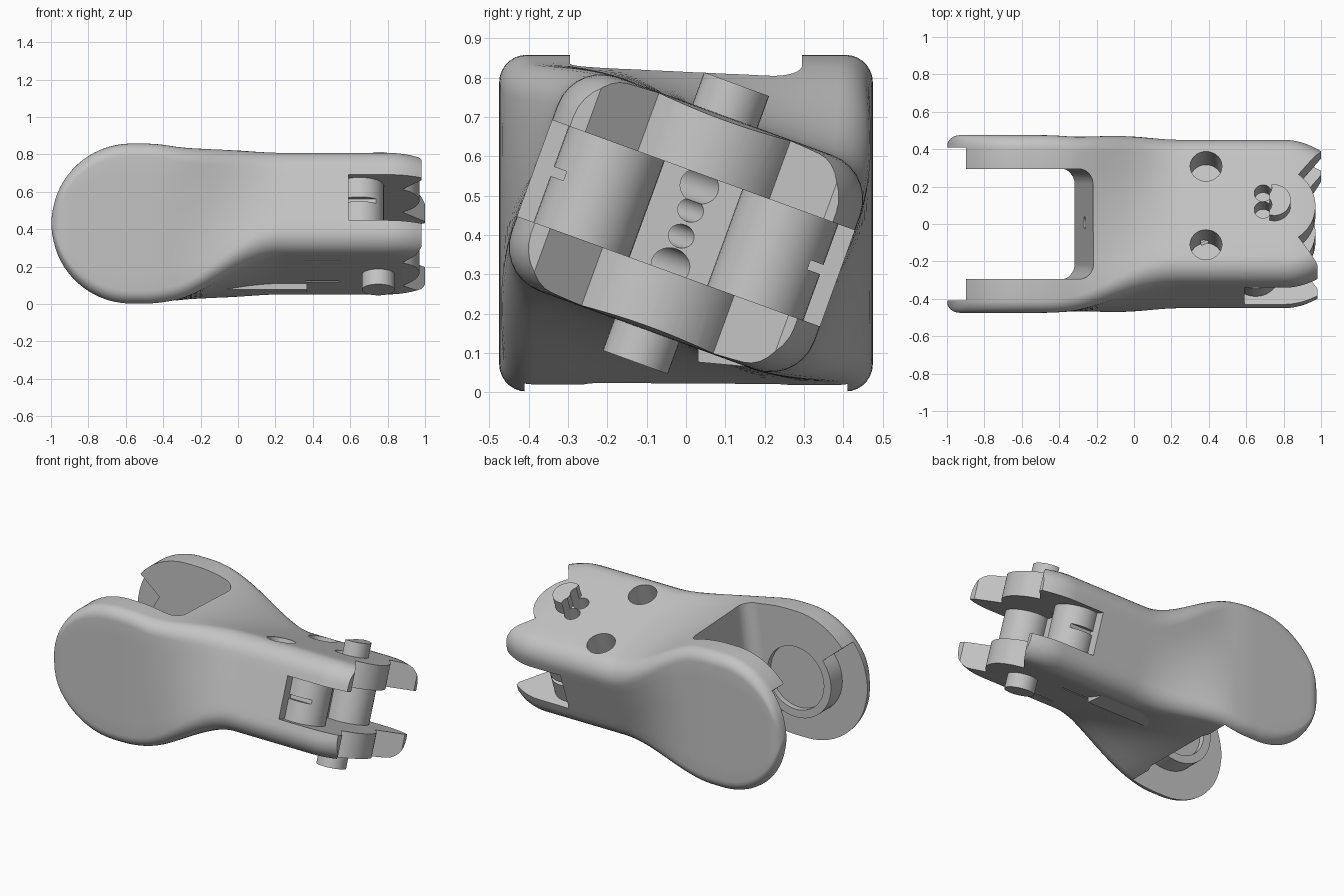
import bpy, bmesh, math
from mathutils import Matrix, Vector

cube = bpy.data.objects.get("Cube")
if cube:
    bpy.data.objects.remove(cube, do_unlink=True)

grey = bpy.data.materials.new("plain_grey")
grey.use_nodes = True
colour = (0.55, 0.55, 0.55, 1)
grey.diffuse_color = colour
grey.node_tree.nodes["Principled BSDF"].inputs["Base Color"].default_value = colour

MID = 0.43
TILT = math.radians(-20)
LIFT = Matrix.Translation((0, 0, MID))
# Tilted frame of the far joint: local y runs across it, local z through it
JOINT = LIFT @ Matrix.Rotation(TILT, 4, 'X')


def finish(name, bm, matrix=Matrix()):
    bmesh.ops.transform(bm, matrix=matrix, verts=bm.verts)
    bmesh.ops.recalc_face_normals(bm, faces=bm.faces)
    mesh = bpy.data.meshes.new(name)
    bm.to_mesh(mesh)
    bm.free()
    mesh.materials.append(grey)
    obj = bpy.data.objects.new(name, mesh)
    bpy.context.collection.objects.link(obj)
    return obj


def prism(name, points, low, high, matrix=Matrix()):
    """Extrude an outline in local xy from z = low to z = high."""
    bm = bmesh.new()
    rings = [[bm.verts.new((x, y, z)) for x, y in points] for z in (low, high)]
    bm.faces.new(rings[0])
    bm.faces.new(rings[1])
    for i in range(len(points)):
        j = (i + 1) % len(points)
        bm.faces.new((rings[0][i], rings[0][j], rings[1][j], rings[1][i]))
    return finish(name, bm, matrix)


def arc(cx, cy, r, start, end, steps=24):
    angles = [math.radians(start + (end - start) * i / steps) for i in range(steps + 1)]
    return [(cx + r * math.cos(a), cy + r * math.sin(a)) for a in angles]


def disc(name, cx, cy, r, low, high, matrix=Matrix()):
    return prism(name, arc(cx, cy, r, 0, 350, 35), low, high, matrix)


def block(name, x, y, z, matrix=Matrix()):
    return prism(name, [(x[0], y[0]), (x[1], y[0]), (x[1], y[1]), (x[0], y[1])], z[0], z[1], matrix)


def activate(obj):
    bpy.ops.object.select_all(action='DESELECT')
    obj.select_set(True)
    bpy.context.view_layer.objects.active = obj


def cut(obj, tool, operation='DIFFERENCE'):
    activate(obj)
    mod = obj.modifiers.new("cut", 'BOOLEAN')
    mod.operation = operation
    mod.solver = 'EXACT'
    mod.object = tool
    bpy.ops.object.modifier_apply(modifier=mod.name)
    bpy.data.objects.remove(tool, do_unlink=True)


def smooth(obj):
    activate(obj)
    bpy.ops.object.shade_smooth_by_angle(angle=math.radians(32))


def ease(x, start, end):
    t = min(max((x - start) / (end - start), 0), 1)
    return t * t * (3 - 2 * t)


def section(x):
    """Rounded rectangle that shrinks along the arm, then twists."""
    shrink = ease(x, -0.5, 0.25)
    half_y = 0.475 - 0.065 * shrink
    half_z = 0.428 - 0.138 * shrink
    r = 0.07 + 0.05 * shrink
    if x < -0.57:
        half_z = math.sqrt(max(0.428 ** 2 - (x + 0.57) ** 2, 0.0001))
        rim = max(0, -0.93 - x) / 0.07
        half_y -= 0.06 * (1 - math.sqrt(max(0, 1 - rim * rim)))
        r = min(r, half_z * 0.9)
    tip = max(0, x - 0.8) / 0.2
    half_y -= 0.06 * tip ** 2
    half_z -= 0.015 * tip ** 2
    corners = [arc(sy * (half_y - r), sz * (half_z - r), r, 90 * k, 90 * k + 90, 7)
               for k, (sy, sz) in enumerate(((1, 1), (-1, 1), (-1, -1), (1, -1)))]
    ring = []
    for k, corner in enumerate(corners):
        ring += corner
        a, b = Vector(corner[-1]), Vector(corners[(k + 1) % 4][0])
        ring += [a.lerp(b, i / 8) for i in range(1, 8)]
    turn = Matrix.Rotation(TILT * ease(x, -0.36, 0.25), 3, 'X')
    return [turn @ Vector((x, y, z)) for y, z in ring]


# Arm body, lofted from the round fork end to the tilted joint
bm = bmesh.new()
stations = [-0.57 - 0.428 * math.cos(math.radians(a)) for a in range(3, 90, 5)]
stations += [-0.57 + 0.03 * i for i in range(29)] + [0.55] + [0.8 + 0.03 * i for i in range(9)]
loops = [[bm.verts.new(p) for p in section(x)] for x in stations]
for a, b in zip(loops, loops[1:]):
    for i in range(len(a)):
        j = (i + 1) % len(a)
        bm.faces.new((a[i], a[j], b[j], b[i]))
bm.faces.new(loops[0])
bm.faces.new(loops[-1])
bmesh.ops.triangulate(bm, faces=bm.faces)
body = finish("arm_body", bm, LIFT)

# Fork gap with rounded inner corners and a sloping end wall
gap = [(-1.4, -0.295)] + arc(-0.3, -0.215, 0.08, -90, 0, 8)
gap += arc(-0.3, 0.215, 0.08, 0, 90, 8) + [(-1.4, 0.295)]
slope = Matrix(((1, 0, 0.125, -0.1), (0, 1, 0, 0), (0, 0, 1, 0), (0, 0, 0, 1)))
cut(body, prism("fork_gap", gap, -0.2, 1.1, slope))

# Stepped recess inside both cheeks, and a shallow round seat in the front one
SIDE = Matrix.Rotation(math.radians(90), 4, 'X')
recess = arc(-0.57, MID, 0.25, 140, 300) + arc(-0.57, MID, 0.7, 300, 140)
cut(body, prism("cheek_recess", recess, -0.41, 0.41, SIDE))
cut(body, disc("hub_seat", -0.57, MID, 0.2, 0, 0.33, SIDE))

# Scalloped lug outline: outer horns and a round middle knuckle
knuckle = arc(0.75, 0, 0.22, -54, 54, 20)
outline = [(-1.3, -0.7), (0.98, -0.7), (0.98, -0.32)] + knuckle + [(1.0, 0.325), (1.0, 0.7), (-1.3, 0.7)]
cut(body, prism("lug_outline", outline, -1, 1, JOINT), 'INTERSECT')

# Slot between the lugs, screw holes and grooves
cut(body, block("lug_slot", (0.59, 1.2), (-0.7, 0.7), (-0.13, 0.13), JOINT))
for u in (-0.223, 0.223):
    cut(body, disc("screw_hole", 0.385, u, 0.085, 0.08, 0.5, JOINT))
for u in (-0.21, 0.11):
    cut(body, block("groove", (0.36, 0.54), (u - 0.008, u + 0.008), (-0.4, -0.275), JOINT))

# Cable holes leaning sideways into the arm
ALONG = JOINT @ Matrix.Rotation(math.radians(90), 4, 'Y')
LEAN = Matrix.Rotation(math.radians(-25), 4, 'X')
for v, r in ((0.1, 0.045), (0.035, 0.03), (-0.035, 0.03), (-0.115, 0.045)):
    entry = ALONG @ Matrix.Translation((-v, 0, 0.59)) @ LEAN
    cut(body, disc("cable_hole", 0, 0, r, -0.27, 0.05, entry))
cut(body, disc("fork_hole", -0.02, 0, 0.035, -0.4, -0.1, ALONG))

# Pair of drums at the back of the slot, each with a slit on its outer side
for side, label in ((-1, "right"), (1, "left")):
    drum = disc(label + "_drum", 0.65, side * 0.235, 0.13, -0.135, 0.135, JOINT)
    edges = sorted((side * 0.33, side * 0.5))
    cut(drum, block("slit", (0.5, 0.9), edges, (-0.005, 0.02), JOINT))
    smooth(drum)

# Pivot pins through the lugs; the upper one is cut back and bored
lower_pin = disc("lower_pin", 0.75, 0, 0.088, -0.376, -0.14, JOINT)
smooth(lower_pin)
upper_pin = disc("upper_pin", 0.75, 0, 0.088, 0.14, 0.376, JOINT)
for u in (-0.025, 0.07):
    for part in (upper_pin, body):
        cut(part, disc("bore", 0.69, u, 0.047, 0.17, 0.5, JOINT))
cut(upper_pin, block("flat", (0.6, 0.725), (-0.1, 0.1), (0.285, 0.5), JOINT))
smooth(upper_pin)
smooth(body)

# Low wedge on the underside
ALONG_X = Matrix(((0, 0, 1, 0), (1, 0, 0, 0), (0, 1, 0, 0), (0, 0, 0, 1)))
prism("bottom_wedge", [(0.03, 0.14), (0.03, 0.077), (0.16, 0.065), (0.16, 0.12)], -0.07, 0.37, ALONG_X)
